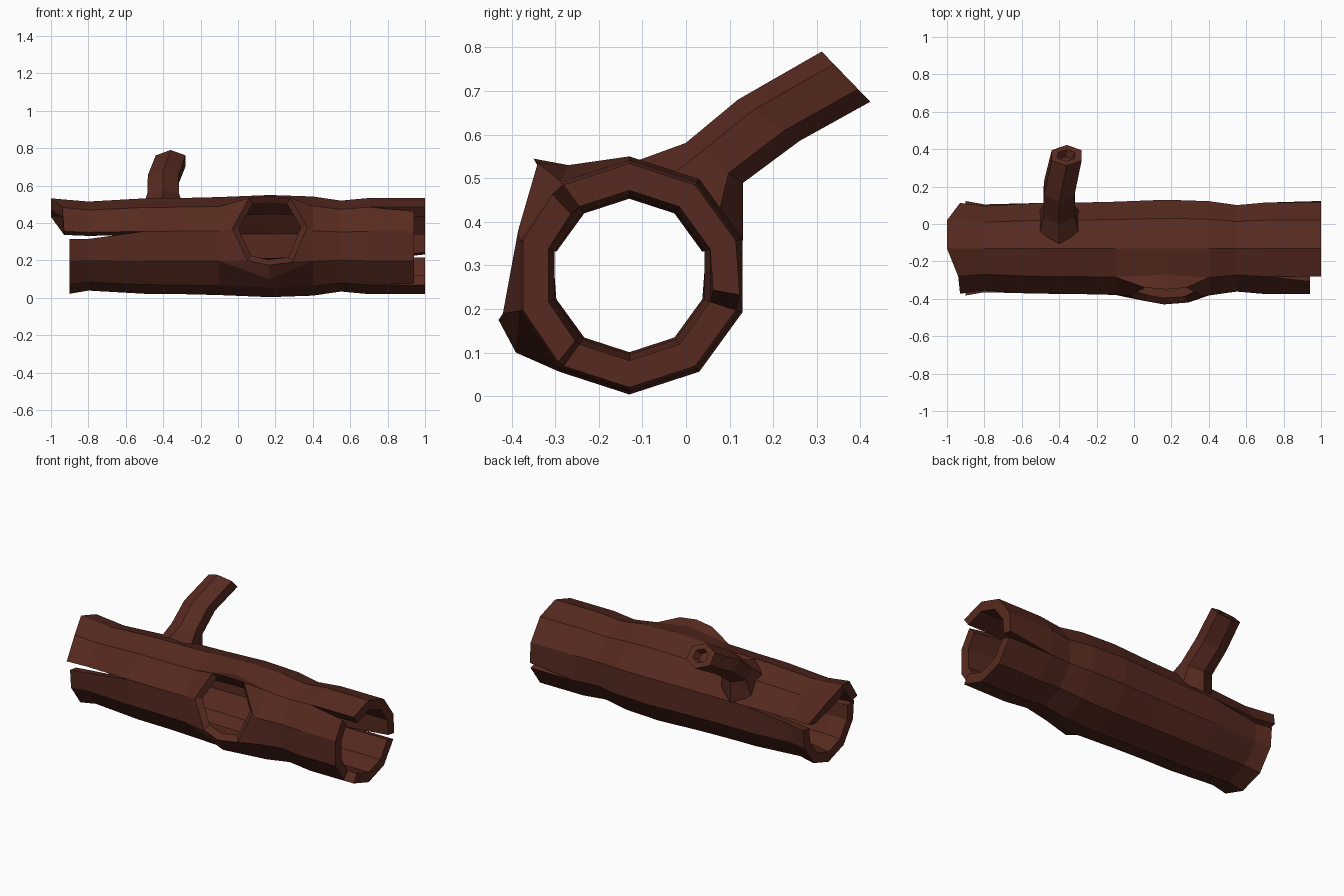
import bpy, bmesh
from math import cos, sin, pi, radians
from mathutils import Vector

if "Cube" in bpy.data.objects:
    bpy.data.objects.remove(bpy.data.objects["Cube"])

bark = bpy.data.materials.new("bark")
bark.diffuse_color = (0.095, 0.023, 0.014, 1)
bark.use_nodes = True
bark.node_tree.nodes["Principled BSDF"].inputs["Base Color"].default_value = bark.diffuse_color


def finish(bm, name):
    bmesh.ops.remove_doubles(bm, verts=bm.verts, dist=0.0005)
    bmesh.ops.recalc_face_normals(bm, faces=bm.faces)
    mesh = bpy.data.meshes.new(name)
    bm.to_mesh(mesh)
    bm.free()
    mesh.materials.append(bark)
    obj = bpy.data.objects.new(name, mesh)
    bpy.context.collection.objects.link(obj)
    return obj


def face(bm, *pts):
    return bm.faces.new([bm.verts.new(p) for p in pts])


# Hollow ten-sided log: rings along x with their radii
CY, CZ, N, WALL = -0.13, 0.277, 10, 0.062
XS = [-0.9, -0.8, -0.5, -0.3, -0.1, 0.17, 0.4, 0.55, 0.7, 1.0]
RS = [0.255, 0.238, 0.255, 0.257, 0.262, 0.273, 0.265, 0.243, 0.257, 0.257]
LAST = len(XS) - 1
# Cracks: (strip, column) -> angle shift at the split ends
LEFT = {(2, 2): 0.17, (7, 8): -0.17}
RIGHT = {(1, 1): 0.13, (3, 4): -0.06, (7, 7): 0.14}
LEFT_X = {0: -1.0, 9: -1.0, 1: -0.94, 2: -0.93, 8: -0.93}
# Swelling around the knot hole, outer skin only
BULGE = {(5, 1): (0.17, -0.27, 0.53), (5, 3): (0.17, -0.39, 0.10)}


def pos(i, s, c, inner=False):
    c %= N
    if not inner and (i, c) in BULGE:
        return Vector(BULGE[i, c])
    a, x = pi / 2 + c * 2 * pi / N, XS[i]
    if i < 2:
        a += LEFT.get((s, c), 0) * (1, 0.9)[i]
    if i == LAST:
        a += RIGHT.get((s, c), 0)
        x = 0.94 if s in (1, 2, 3) else 1.0
    if i == 0 and not 2 <= s <= 7:
        x = LEFT_X[c]
    r = RS[i] - (WALL if inner else 0)
    return Vector((x, CY + r * cos(a), CZ + r * sin(a)))


def cracked(i, c):
    return (i < 2 and c % N in (2, 8)) or (i == LAST - 1 and c % N in (1, 4, 7))


bm = bmesh.new()
for s in range(N):
    for i in range(LAST):
        if not (i in (4, 5) and s in (1, 2)):      # leave the knot hole open
            for inner in (False, True):
                face(bm, pos(i, s, s, inner), pos(i + 1, s, s, inner),
                     pos(i + 1, s, s + 1, inner), pos(i, s, s + 1, inner))
        for c in (s, s + 1):                        # crack walls
            if cracked(i, c):
                face(bm, pos(i, s, c), pos(i + 1, s, c),
                     pos(i + 1, s, c, True), pos(i, s, c, True))
    for i in (0, LAST):                             # end grain
        face(bm, pos(i, s, s), pos(i, s, s + 1),
             pos(i, s, s + 1, True), pos(i, s, s, True))

# Knot hole rim: skin -> raised rim -> lip -> inner wall
BORDER = [(4, 1), (5, 1), (6, 1), (6, 2), (6, 3), (5, 3), (4, 3), (4, 2)]
rim = [Vector(p) for p in [
    (0.06, -0.34, 0.535), (0.17, -0.35, 0.545), (0.28, -0.34, 0.535), (0.37, -0.385, 0.38),
    (0.29, -0.42, 0.19), (0.16, -0.43, 0.175), (0.05, -0.41, 0.20), (-0.03, -0.385, 0.37)]]
mid = Vector((0.17, -0.38, 0.35))
lip = [mid + (p - mid) * 0.83 + Vector((0, 0.025, 0)) for p in rim]
loops = [[pos(i, 1, c) for i, c in BORDER], rim, lip,
         [pos(i, 1, c, True) for i, c in BORDER]]
for a, b in zip(loops, loops[1:]):
    for k in range(8):
        n = (k + 1) % 8
        face(bm, a[k], a[n], b[n], b[k])
finish(bm, "hollow_log")

# Broken branch: six-sided sections (centre, tilt of section, half width, half height)
SECTIONS = [
    ((-0.40, 0.012, 0.45), 142, 0.105, 0.15),
    ((-0.40, 0.065, 0.535), 145, 0.085, 0.08),
    ((-0.40, 0.19, 0.633), 146, 0.082, 0.085),
    ((-0.36, 0.367, 0.733), 134, 0.08, 0.08),
    ((-0.36, 0.367, 0.733), 134, 0.045, 0.045),
    ((-0.37, 0.335, 0.71), 134, 0.035, 0.035),
]
bm = bmesh.new()
rings = []
for centre, tilt, w, h in SECTIONS:
    up = Vector((0, cos(radians(tilt)), sin(radians(tilt))))
    rings.append([Vector(centre) + up * h * cos(k * pi / 3)
                  + Vector((w * sin(k * pi / 3) / sin(pi / 3), 0, 0)) for k in range(6)])
for a, b in zip(rings, rings[1:]):
    for k in range(6):
        n = (k + 1) % 6
        face(bm, a[k], a[n], b[n], b[k])
face(bm, *rings[-1])
finish(bm, "branch_stub")
